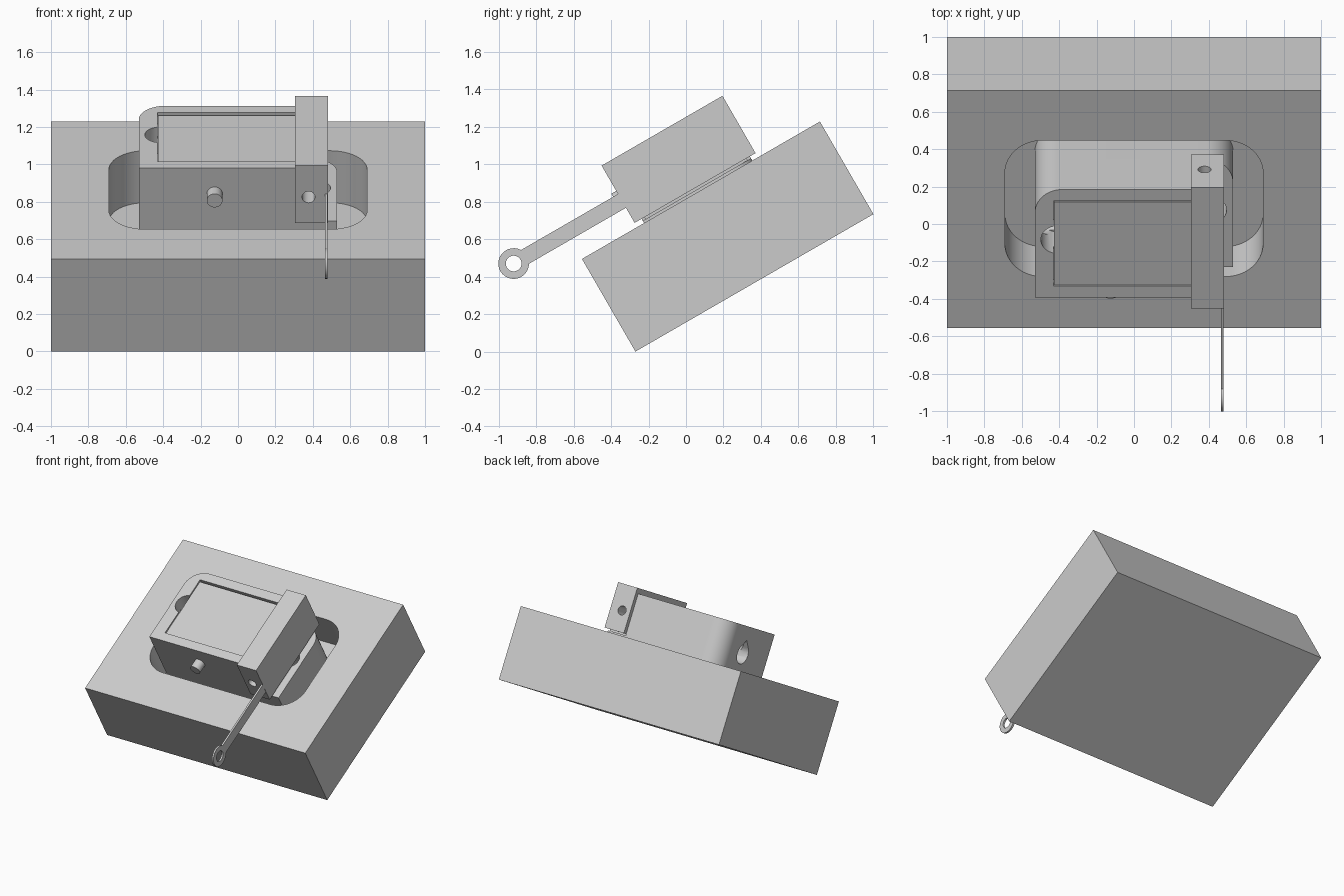
import bpy
from math import radians, cos, sin, pi
from mathutils import Matrix, Vector

cube = bpy.data.objects.get("Cube")
if cube:
    bpy.data.objects.remove(cube)

grey = bpy.data.materials.new("plain_grey")
grey.use_nodes = True
colour = (0.6, 0.6, 0.6, 1)
grey.diffuse_color = colour
grey.node_tree.nodes["Principled BSDF"].inputs["Base Color"].default_value = colour

# Parts are laid out flat, then the whole model is tipped up by this matrix
TILT = Matrix.Translation((0, -0.27, 0)) @ Matrix.Rotation(radians(30), 4, 'X')
UP, ALONG_X, ALONG_Y = "up", "x", "y"


def rounded(corners, steps=12):
    """Outline from (a, b, radius) corners, counter-clockwise."""
    pts = []
    for i, (a, b, r) in enumerate(corners):
        p = Vector((a, b))
        if not r:
            pts.append(p)
            continue
        before = (Vector(corners[i - 1][:2]) - p).normalized() * r
        after = (Vector(corners[(i + 1) % len(corners)][:2]) - p).normalized() * r
        centre = p + before + after
        for k in range(steps + 1):
            t = k / steps * pi / 2
            pts.append(centre - after * cos(t) - before * sin(t))
    return pts


def circle(a, b, r, n=32):
    return [Vector((a + r * cos(2 * pi * k / n), b + r * sin(2 * pi * k / n))) for k in range(n)]


def prism(name, outline, lo, hi, axis=UP):
    place = {UP: lambda p, h: (p[0], p[1], h),
             ALONG_X: lambda p, h: (h, p[0], p[1]),
             ALONG_Y: lambda p, h: (p[0], h, p[1])}[axis]
    n = len(outline)
    verts = [TILT @ Vector(place(p, h)) for h in (lo, hi) for p in outline]
    sides = [(i, (i + 1) % n, n + (i + 1) % n, n + i) for i in range(n)]
    faces = sides + [tuple(reversed(range(n))), tuple(range(n, 2 * n))]
    if axis == ALONG_Y:
        faces = [tuple(reversed(f)) for f in faces]
    mesh = bpy.data.meshes.new(name)
    mesh.from_pydata(verts, [], faces)
    mesh.materials.append(grey)
    obj = bpy.data.objects.new(name, mesh)
    bpy.context.collection.objects.link(obj)
    return obj


def box(name, x0, x1, y0, y1, z0, z1):
    return prism(name, [(x0, y0), (x1, y0), (x1, y1), (x0, y1)], z0, z1)


def activate(obj):
    bpy.ops.object.select_all(action='DESELECT')
    obj.select_set(True)
    bpy.context.view_layer.objects.active = obj


def cut(obj, *cutters):
    activate(obj)
    for cutter in cutters:
        mod = obj.modifiers.new("cut", 'BOOLEAN')
        mod.operation = 'DIFFERENCE'
        mod.solver = 'EXACT'
        mod.object = cutter
        bpy.ops.object.modifier_apply(modifier=mod.name)
        bpy.data.objects.remove(cutter)


# Base block with a rounded pocket
base = box("base_block", -1, 1, 0, 1.467, 0, 0.571)
pocket = rounded([(-0.69, 0.317, 0.2), (0.69, 0.317, 0.2), (0.69, 1.157, 0.2), (-0.69, 1.157, 0.2)])
cut(base, prism("pocket_cutter", pocket, 0.25, 0.7))

# Lower half of the housing, with a ledge at the right end
SEAM = 0.585
lower = prism("housing_lower",
              rounded([(-0.53, 0.383, 0), (0.53, 0.383, 0), (0.53, 1.05, 0.145), (-0.53, 1.05, 0.145)]),
              0.25, SEAM)
cut(lower, prism("ledge_hole_cutter", circle(0.415, 0.735, 0.08), 0.4, 0.7))

# Upper half: lid slot, finger notch and a pointed hole in the end wall
upper = prism("housing_upper",
              rounded([(-0.53, 0.383, 0), (0.305, 0.383, 0), (0.305, 1.05, 0), (-0.53, 1.05, 0.145)]),
              SEAM, 0.91)
teardrop = [Vector((0.74 + 0.075 * cos(t), 0.7 + 0.075 * sin(t)))
            for t in (radians(135 + 270 * k / 24) for k in range(25))]
teardrop.append(Vector((0.74, 0.806)))
cut(upper,
    box("slot_cutter", -0.43, 0.4, 0.453, 0.978, 0.84, 1),
    prism("notch_cutter", circle(-0.415, 0.74, 0.083), 0.68, 1),
    prism("end_hole_cutter", teardrop, -0.6, -0.42, ALONG_X))

# Sliding lid and its end cap, drilled from front to back
box("sliding_lid", -0.428, 0.31, 0.455, 0.966, 0.842, 0.9)
cap = box("end_cap", 0.305, 0.48, 0.34, 1.085, 0.597, 0.95)
cut(cap, prism("cap_hole_cutter", circle(0.377, 0.756, 0.035), 0.2, 1.2, ALONG_Y))
box("cap_support", 0.31, 0.46, 0.4, 1.03, 0.58, 0.6)

# Stop pin on the front wall
pin = prism("stop_pin", circle(-0.125, 0.752, 0.042), 0.31, 0.5, ALONG_Y)

# Thin pull handle ending in a ring
X0, X1 = 0.464, 0.479
box("handle_strip", X0, X1, -0.262, 0.36, 0.69, 0.775)
ring = prism("handle_ring", circle(-0.328, 0.732, 0.082), X0, X1, ALONG_X)
cut(ring, prism("ring_cutter", circle(-0.328, 0.732, 0.042), 0.4, 0.6, ALONG_X))

for part in (base, lower, upper, cap, pin, ring):
    activate(part)
    bpy.ops.object.shade_smooth_by_angle(angle=radians(30))
